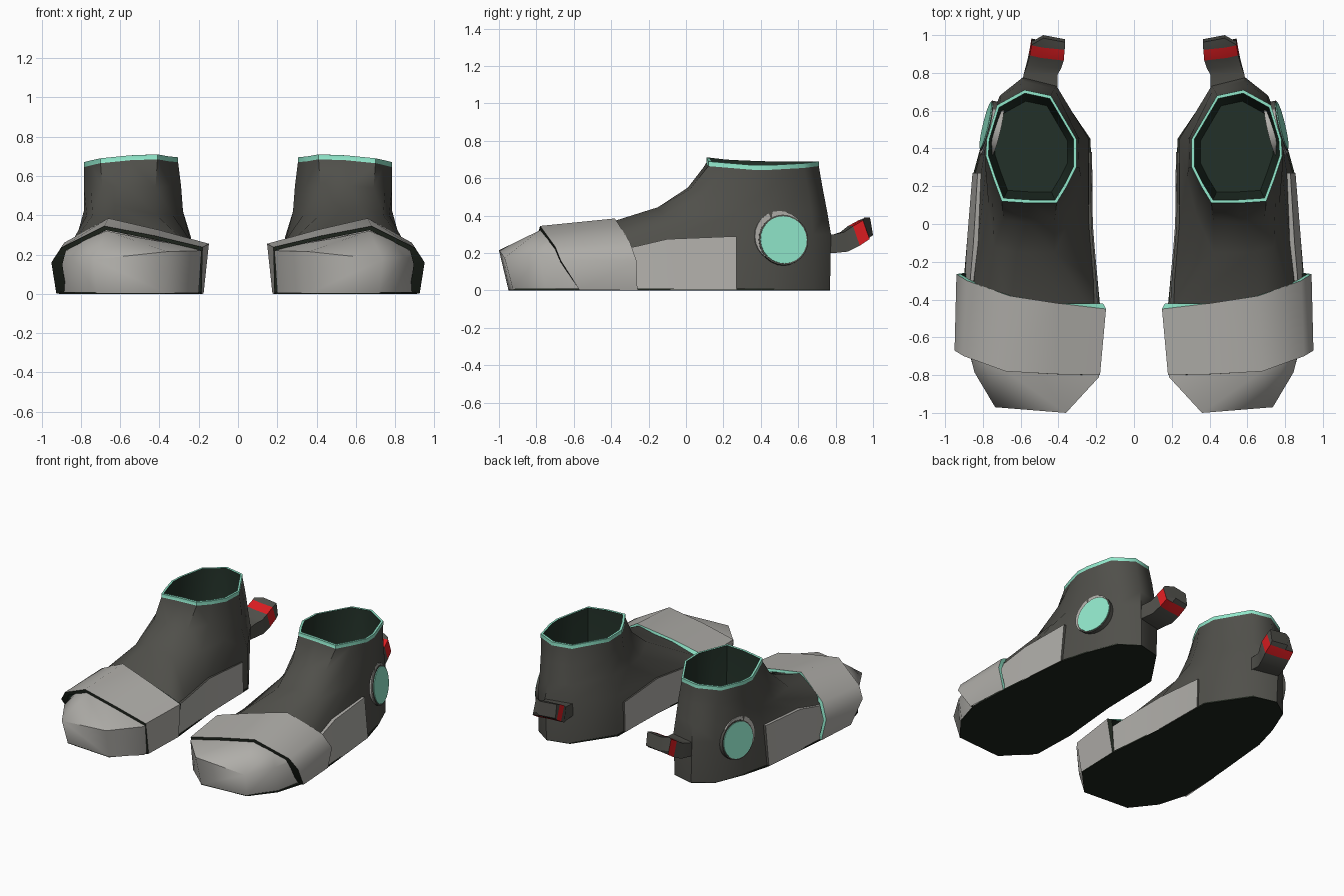
import bpy, bmesh, math
from mathutils import Vector, Matrix


def material(name, rgb):
    m = bpy.data.materials.new(name)
    m.diffuse_color = (*rgb, 1)
    return m


DARK = material("charcoal", (0.08, 0.079, 0.069))
GREY = material("warm grey", (0.43, 0.42, 0.395))
TEAL = material("mint", (0.29, 0.82, 0.61))
RED = material("red", (0.72, 0.012, 0.015))
LINING = material("dark green lining", (0.016, 0.030, 0.021))
SOLE = material("near black", (0.013, 0.018, 0.012))


def finish(name, bm, mats, angle=35):
    """Turn a right-hand part into a mirrored pair."""
    bmesh.ops.recalc_face_normals(bm, faces=bm.faces)
    me = bpy.data.meshes.new(name)
    bm.to_mesh(me)
    bm.free()
    for m in mats:
        me.materials.append(m)
    me.shade_smooth()
    me.set_sharp_from_angle(angle=math.radians(angle))
    ob = bpy.data.objects.new(name, me)
    bpy.context.collection.objects.link(ob)
    mod = ob.modifiers.new("pair", 'MIRROR')
    mod.use_mirror_merge = False
    return ob


def loft(name, rows, mats, rule=lambda i, j: 0, around=True, along=False,
         caps=(None, None), angle=35):
    """Skin rows of points; caps give the material index of the end faces."""
    bm = bmesh.new()
    grid = [[bm.verts.new(p) for p in r] for r in rows]
    n, m = len(rows), len(rows[0])
    for i in range(n if along else n - 1):
        for j in range(m if around else m - 1):
            a, b = grid[i], grid[(i + 1) % n]
            k = (j + 1) % m
            bm.faces.new((a[j], a[k], b[k], b[j])).material_index = rule(i, j)
    for row, c in zip((grid[0], grid[-1]), caps):
        if c is not None:
            bm.faces.new(row).material_index = c
    return finish(name, bm, mats, angle)


def flat(points, z):
    return [(x, y, z) for x, y in points]


def shrink(row, s, cx, cy, z=None):
    return [(cx + (p[0] - cx) * s, cy + (p[1] - cy) * s, p[2] if z is None else z)
            for p in row]


# Boot upper: rings from the ground to the collar, then down the inside
base = flat([(.20, -.5), (.62, -.5), (.885, -.5), (.875, -.1), (.84, .27), (.795, .47),
             (.71, .68), (.58, .77), (.42, .73), (.235, .45), (.23, .0), (.205, -.3)], .005)
flare = [(.21, -.5, .21), (.66, -.5, .335), (.87, -.5, .22), (.825, -.1, .275),
         (.81, .27, .29), (.785, .47, .30), (.71, .68, .30), (.59, .775, .30),
         (.41, .73, .30), (.24, .45, .29), (.24, .0, .26), (.215, -.3, .23)]
instep = [(.42, -.15, .405), (.62, -.15, .445), (.74, -.12, .40), (.77, .1, .40),
          (.785, .28, .42), (.78, .45, .42), (.705, .67, .42), (.58, .755, .42),
          (.42, .715, .42), (.285, .45, .42), (.28, .25, .42), (.33, .05, .40)]
ankle = [(.42, .02, .54), (.57, .01, .55), (.69, .02, .54), (.75, .15, .54),
         (.785, .28, .55), (.78, .45, .55), (.71, .65, .55), (.58, .73, .55),
         (.43, .70, .55), (.295, .46, .55), (.29, .30, .55), (.345, .16, .55)]
collar = [(.41, .11, .71), (.55, .11, .705), (.70, .12, .69), (.745, .24, .68),
          (.785, .36, .67), (.78, .45, .67), (.725, .63, .68), (.58, .71, .69),
          (.44, .68, .69), (.305, .45, .69), (.305, .30, .695), (.355, .20, .70)]
below = [(x, y, z - .025) for x, y, z in collar]
rim = shrink(collar, .94, .545, .41)
inner = shrink(collar, .92, .545, .41, .50)
floor = shrink(collar, .80, .545, .41, .20)
loft("boot_upper", [base, flare, instep, ankle, below, collar, rim, inner, floor],
     [DARK, TEAL, LINING], lambda i, j: 0 if i < 4 else 1 if i < 6 else 2,
     caps=(0, 2), angle=48)

# Toe cap: ground edge, bumper edge, top line, then back under the strap
toe = [
    [(.20, -.55, .005), (.20, -.80, .005), (.37, -.95, .005),
     (.72, -.925, .005), (.85, -.75, .005), (.895, -.52, .005)],
    [(.195, -.55, .215), (.185, -.81, .22), (.36, -1.0, .215),
     (.735, -.97, .175), (.845, -.785, .19), (.90, -.55, .18)],
    [(.21, -.55, .225), (.30, -.78, .25), (.50, -.79, .285),
     (.67, -.785, .32), (.79, -.73, .27), (.89, -.55, .21)],
    [(.21, -.5, .225), (.32, -.5, .255), (.50, -.5, .29),
     (.67, -.5, .33), (.79, -.5, .28), (.89, -.5, .21)],
]
loft("toe_cap", toe, [GREY], around=False, angle=62)

# Wide strap wrapped over the forefoot, with dark front rim and mint rear rim
front = [(.925, -.57, .003), (.95, -.67, .16), (.90, -.70, .235), (.68, -.78, .345),
         (.42, -.795, .295), (.18, -.80, .238), (.185, -.76, .003)]
rear = [(.905, -.26, .003), (.94, -.265, .16), (.885, -.30, .26), (.66, -.38, .385),
        (.40, -.42, .325), (.148, -.45, .255), (.175, -.43, .003)]


def inside(row, outer):
    return [(.55 + (x - .55) * (outer if x > .9 else .96 if x < .5 else .93), y,
             z * .94 if z > .01 else z) for x, y, z in row]


# a small mint wedge shows behind the inner end of the strap
lip = [(x, y + (.03 if x < .3 and z > .1 else 0), z) for x, y, z in inside(rear, .94)]
loft("forefoot_strap", [front, rear, lip, inside(front, .86)],
     [GREY, TEAL, LINING, SOLE], lambda i, j: 3 if i == 1 and j == 5 else i,
     around=False, along=True, angle=46)


# Grey panels along both sides of the sole
def side_panel(name, columns, t, top):
    rows = [[(xb, y, .004), (xt, y, zt), (xt - t, y, zt), (xb - t, y, .004)]
            for xb, xt, y, zt in columns]
    loft(name, rows, [GREY, DARK], lambda i, j: (0, top, 1, 1)[j], caps=(1, 1))


side_panel("outer_side_panel", [(.90, .872, -.45, .21), (.895, .865, -.27, .235),
                                (.885, .85, -.1, .275), (.855, .828, .27, .29)], .035, 0)
side_panel("inner_side_panel", [(.185, .19, -.47, .21), (.195, .20, -.3, .225),
                                (.218, .226, 0, .25), (.222, .228, .38, .22)], -.03, 1)

# Sole plate
outline = [(.19, -.76), (.37, -.95), (.72, -.925), (.85, -.76), (.91, -.56), (.90, -.28),
           (.885, -.1), (.85, .27), (.795, .47), (.71, .68), (.58, .77), (.42, .73),
           (.23, .45), (.22, 0), (.18, -.43)]
loft("sole", [flat(outline, 0), flat(outline, .01)], [SOLE], caps=(0, 0))


# Round badge set almost flush in the outer ankle
def badge(name, y, z, radius, rise, mat):
    out = Vector((.965, .23, .11)).normalized()
    face = Vector((.776 - (y - .52) * .238 - (z - .27) * .114, y, z)) + out * rise
    bm = bmesh.new()
    bmesh.ops.create_cone(bm, cap_ends=True, segments=24, radius1=radius, radius2=radius,
                          depth=.06, matrix=Matrix.Translation(face - out * .03) @
                          out.to_track_quat('Z', 'Y').to_matrix().to_4x4())
    finish(name, bm, [mat])


badge("badge_backing", .502, .288, .138, .003, GREY)
badge("badge_ring", .52, .27, .136, .006, DARK)
badge("badge_disc", .52, .27, .127, .011, TEAL)

# Heel pull tab: bent bar with a red band; (x, y, z, half width, half height, lean, skew)
stations = [(.50, .72, .25, .095, .045, 0, 0), (.495, .79, .25, .09, .05, 0, 0),
            (.475, .845, .26, .09, .052, .01, .01), (.462, .897, .292, .09, .052, .018, .014),
            (.455, .952, .325, .088, .05, .018, .012), (.45, .98, .343, .086, .047, .008, 0)]
tab = []
for x, y, z, w, h, s, q in stations:
    k = .02 if y > .97 else 0
    tab.append([(x - w, y + s - k / 2 - q, z - h), (x + .03, y + s + k * .6, z - h),
                (x + w, y + s - k + q, z - h), (x + w, y - s - k + q, z + h),
                (x + .03, y - s + k * .6, z + h), (x - w, y - s - k / 2 - q, z + h)])
loft("pull_tab", tab, [DARK, RED], lambda i, j: 1 if i == 3 else 0, caps=(0, 0), angle=25)
